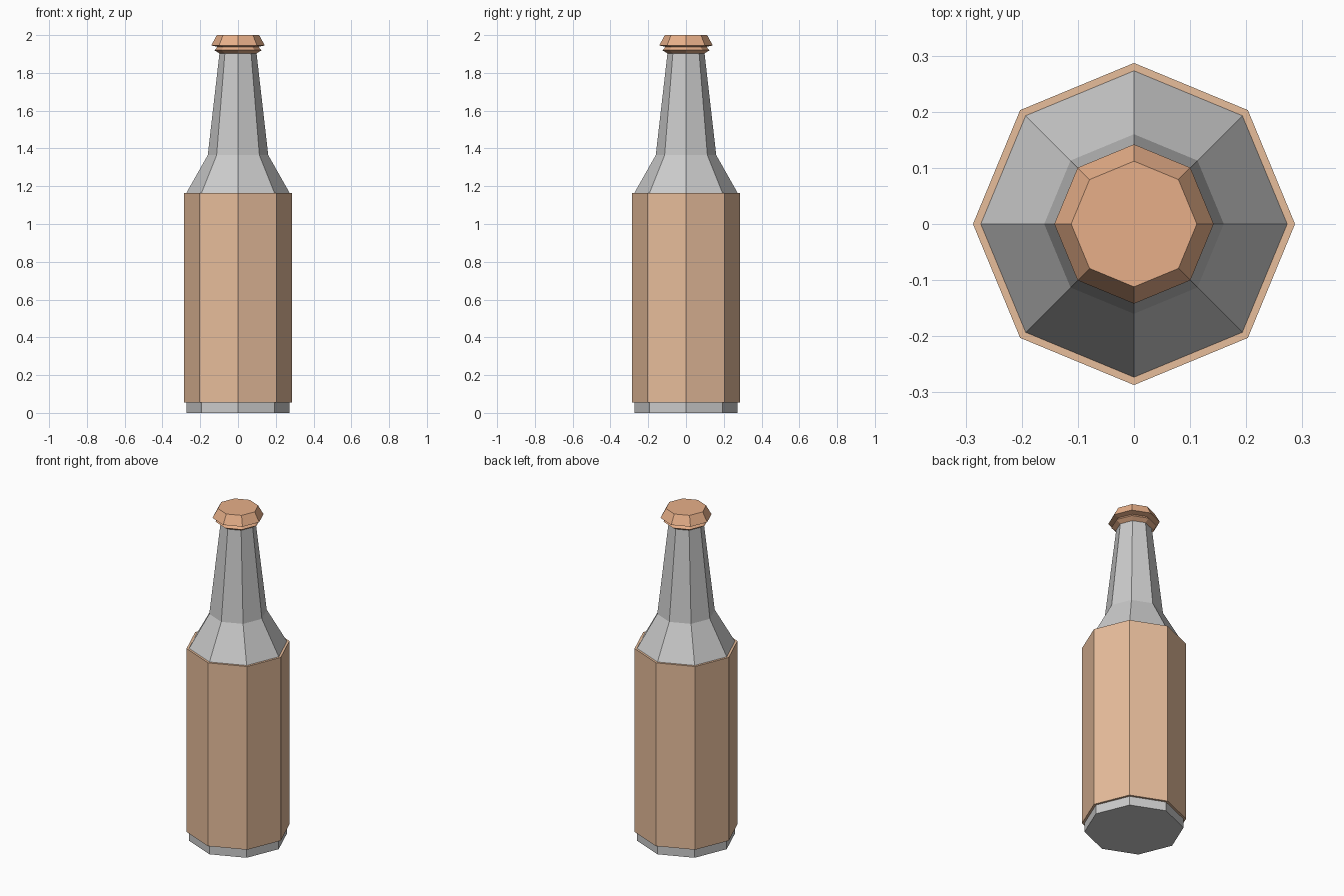
import bpy, bmesh
from math import cos, sin, tau

if "Cube" in bpy.data.objects:
    bpy.data.objects.remove(bpy.data.objects["Cube"])

SIDES = 8


def material(name, color):
    m = bpy.data.materials.new(name)
    m.diffuse_color = (*color, 1)
    m.use_nodes = True
    m.node_tree.nodes["Principled BSDF"].inputs["Base Color"].default_value = m.diffuse_color
    return m


def lathe(name, profile, mat=None, bottom=False, top=False):
    """Spin a bottom-to-top (radius, z) profile into a flat-sided shell."""
    bm = bmesh.new()
    rings = [[bm.verts.new((r * cos(tau * i / SIDES), r * sin(tau * i / SIDES), z))
              for i in range(SIDES)] for r, z in profile]
    for a, b in zip(rings, rings[1:]):
        for i in range(SIDES):
            j = (i + 1) % SIDES
            bm.faces.new((a[i], a[j], b[j], b[i]))
    if bottom:
        bm.faces.new(rings[0][::-1])
    if top:
        bm.faces.new(rings[-1])
    me = bpy.data.meshes.new(name)
    bm.to_mesh(me)
    bm.free()
    ob = bpy.data.objects.new(name, me)
    bpy.context.collection.objects.link(ob)
    if mat:
        me.materials.append(mat)
    return ob


label_mat = material("label_tan", (0.80, 0.51, 0.33))
cap_mat = material("cap_copper", (0.80, 0.43, 0.25))

# Glass base below the label
lathe("bottle_base", [(0.273, 0), (0.273, 0.055)], bottom=True)

# Raised label sleeve with thin flat rims
lathe("label", [(0.273, 0.055), (0.287, 0.055), (0.287, 1.165), (0.273, 1.165)], label_mat)

# Sloped shoulder and tapering neck
lathe("shoulder_and_neck", [(0.273, 1.165), (0.16, 1.365), (0.098, 1.905)])

# Cap with lower lip and flared crown
lathe("cap", [(0.098, 1.903), (0.125, 1.92), (0.108, 1.938),
              (0.142, 1.945), (0.112, 2.0)], cap_mat, top=True)
